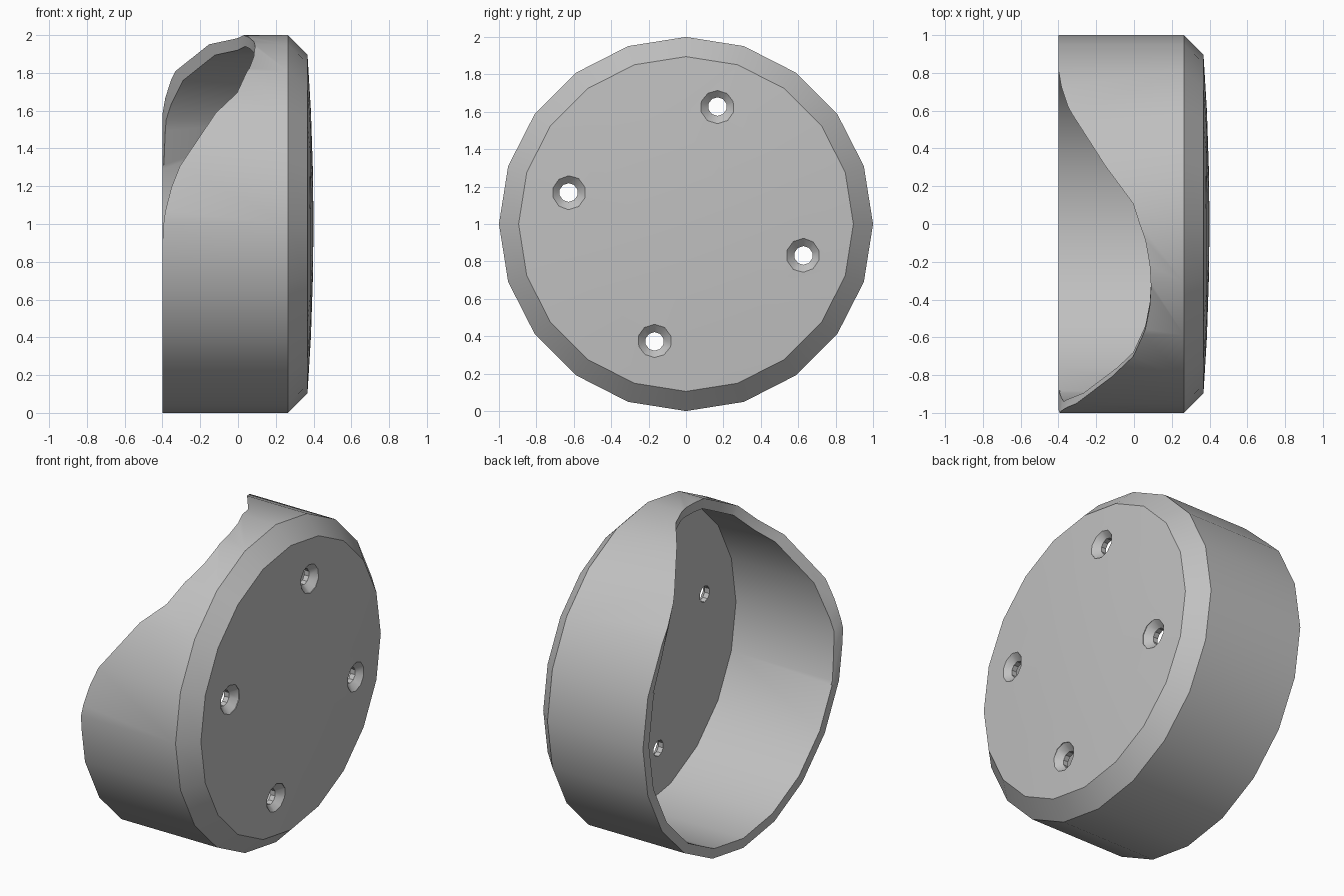
import bpy, bmesh
from math import sin, cos, tau, radians, atan2
from mathutils import Vector

if "Cube" in bpy.data.objects:
    bpy.data.objects.remove(bpy.data.objects["Cube"])

SIDES = 20

grey = bpy.data.materials.new("plain_grey")
grey.use_nodes = True
GREY = (0.53, 0.53, 0.53, 1)
grey.diffuse_color = GREY
grey.node_tree.nodes["Principled BSDF"].inputs["Base Color"].default_value = GREY


def finish(name, bm):
    bmesh.ops.remove_doubles(bm, verts=bm.verts, dist=1e-5)
    bmesh.ops.recalc_face_normals(bm, faces=bm.faces)
    mesh = bpy.data.meshes.new(name)
    bm.to_mesh(mesh)
    bm.free()
    mesh.materials.append(grey)
    obj = bpy.data.objects.new(name, mesh)
    bpy.context.collection.objects.link(obj)
    return obj


def lathe(name, profile, sides, y=0.0, z=1.0):
    """Turn (x, radius) points about an axis along x."""
    bm = bmesh.new()
    points = [bm.verts.new((x, y, z + r)) for x, r in profile]
    edges = [bm.edges.new(pair) for pair in zip(points, points[1:])]
    bmesh.ops.spin(bm, geom=points + edges, cent=(0, y, z), axis=(1, 0, 0),
                   angle=tau, steps=sides, use_merge=True)
    return finish(name, bm)


def cut(target, cutter):
    cutter.hide_render = True
    mod = target.modifiers.new("cut", "BOOLEAN")
    mod.operation = "DIFFERENCE"
    mod.solver = "EXACT"
    mod.object = cutter
    bpy.ops.object.modifier_apply(modifier=mod.name)
    bpy.data.objects.remove(cutter)


# Round cup: open on one side, chamfered and slightly domed on the other
cup = lathe("cup_shell", [
    (0.31, 0), (0.31, 0.94), (-0.4, 0.94), (-0.4, 1.0), (0.265, 1.0),
    (0.368, 0.895), (0.386, 0.6), (0.396, 0.3), (0.4, 0)], SIDES)
bpy.context.view_layer.objects.active = cup
cup.select_set(True)

# Bell-shaped opening through the upper wall, tilted towards the front
half = [(0, 0.09), (0.12, 0.083), (0.25, 0.06), (0.43, -0.005),
        (0.85, -0.353), (0.91, -0.385), (0.98, -0.405)]
outline = [(-u, x) for u, x in reversed(half[1:])] + half
outline += [(0.98, -0.6), (-0.98, -0.6)]
tilt = radians(19.5)
across = Vector((0, -cos(tilt), -sin(tilt)))
outward = Vector((0, -sin(tilt), cos(tilt)))
bm = bmesh.new()
base = bm.faces.new([bm.verts.new(Vector((x, 0, 1)) + across * u) for u, x in outline])
top = bmesh.ops.extrude_face_region(bm, geom=[base], use_keep_orig=True)
bmesh.ops.translate(bm, vec=outward * 1.3,
                    verts=[v for v in top["geom"] if isinstance(v, bmesh.types.BMVert)])
cut(cup, finish("opening_cutter", bm))

# Four countersunk screw holes
for i in range(4):
    a = radians(15) + i * tau / 4
    cut(cup, lathe("screw_hole_cutter", [
        (0.2, 0), (0.2, 0.05), (0.343, 0.05), (0.383, 0.092),
        (0.45, 0.092), (0.45, 0)], 10, 0.65 * sin(a), 1 + 0.65 * cos(a)))

bpy.ops.object.shade_smooth_by_angle(angle=radians(30))
